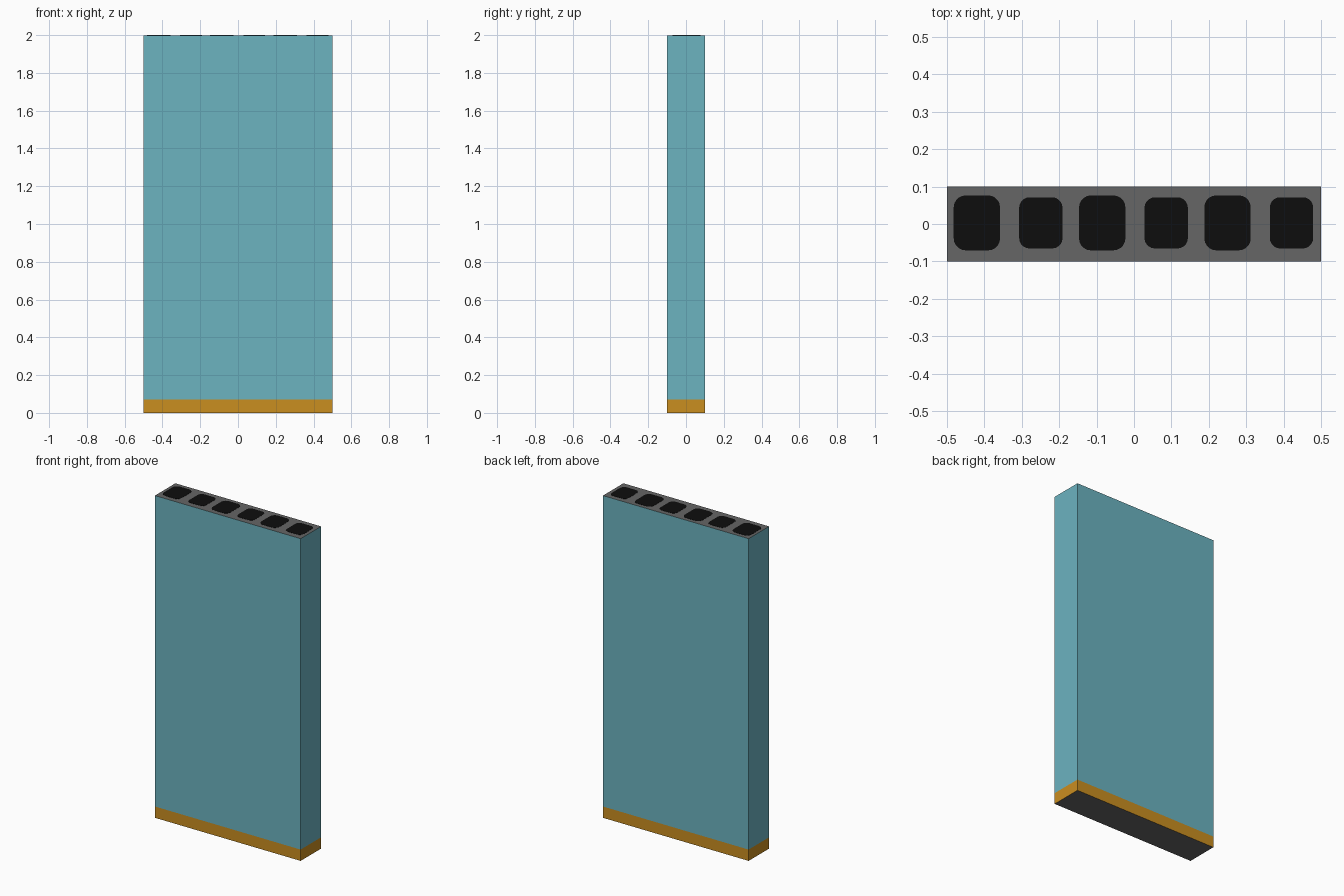
import bpy, bmesh, math

if "Cube" in bpy.data.objects:
    bpy.data.objects.remove(bpy.data.objects["Cube"])

W, D, H = 1.0, 0.2, 2.0
BAND = 0.07      # height of the coloured base strip
PLATE = 0.001    # thickness of the painted top patches


def material(name, r, g, b):
    lin = [(c / 255 / 12.92) if c < 10 else ((c / 255 + 0.055) / 1.055) ** 2.4 for c in (r, g, b)]
    m = bpy.data.materials.new(name)
    m.diffuse_color = (*lin, 1)
    m.use_nodes = True
    m.node_tree.nodes["Principled BSDF"].inputs["Base Color"].default_value = m.diffuse_color
    return m


teal = material("teal", 108, 179, 192)
orange = material("orange", 202, 142, 32)
grey = material("dark_grey", 102, 102, 102)
black = material("black", 13, 13, 13)


def add_object(name, bm, mats):
    mesh = bpy.data.meshes.new(name)
    bm.to_mesh(mesh)
    bm.free()
    for m in mats:
        mesh.materials.append(m)
    ob = bpy.data.objects.new(name, mesh)
    bpy.context.collection.objects.link(ob)
    return ob


# Slab body: teal sides, orange strip at the foot, grey ends
bm = bmesh.new()
bmesh.ops.create_cube(bm, size=1)
for v in bm.verts:
    v.co = (v.co.x * W, v.co.y * D, (v.co.z + 0.5) * (H - PLATE))
bmesh.ops.bisect_plane(bm, geom=bm.verts[:] + bm.edges[:] + bm.faces[:],
                       plane_co=(0, 0, BAND), plane_no=(0, 0, 1))
bm.normal_update()
for f in bm.faces:
    if abs(f.normal.z) > 0.5:
        f.material_index = 2
    else:
        f.material_index = 1 if f.calc_center_median().z < BAND else 0
add_object("slab_body", bm, [teal, orange, grey])


# Rounded black patches along the top, alternating large and small
def top_patch(name, cx, cy, w, d, radius):
    bm = bmesh.new()
    verts = []
    for k, (sx, sy) in enumerate([(1, 1), (-1, 1), (-1, -1), (1, -1)]):
        for i in range(6):
            a = math.pi / 2 * (k + i / 5)
            verts.append(bm.verts.new((cx + sx * (w / 2 - radius) + radius * math.cos(a),
                                       cy + sy * (d / 2 - radius) + radius * math.sin(a),
                                       H - PLATE)))
    face = bm.faces.new(verts)
    ext = bmesh.ops.extrude_face_region(bm, geom=[face])
    for v in ext["geom"]:
        if isinstance(v, bmesh.types.BMVert):
            v.co.z = H
    bmesh.ops.recalc_face_normals(bm, faces=bm.faces[:])
    add_object(name, bm, [black])


for i in range(3):
    top_patch(f"large_patch_{i + 1}", -0.42 + 0.335 * i, 0.003, 0.124, 0.147, 0.032)
    top_patch(f"small_patch_{i + 1}", -0.249 + 0.335 * i, 0.003, 0.116, 0.137, 0.028)
